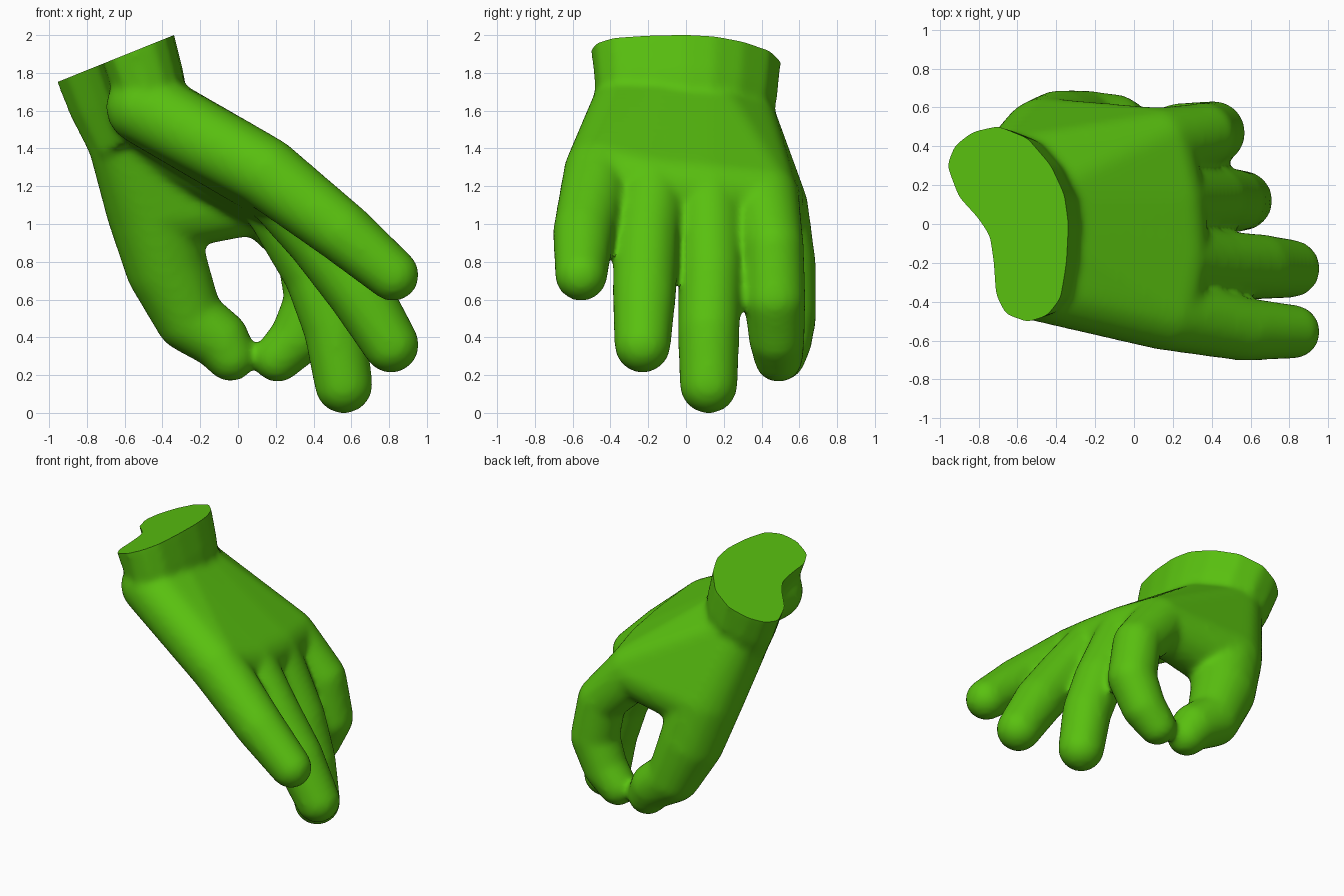
import bpy, bmesh
from mathutils import Vector

cube = bpy.data.objects.get("Cube")
if cube:
    bpy.data.objects.remove(cube, do_unlink=True)

green = bpy.data.materials.new("leaf_green")
green.use_nodes = True
color = (0.10, 0.53, 0.005, 1)
green.diffuse_color = color
green.node_tree.nodes["Principled BSDF"].inputs["Base Color"].default_value = color

# Unit ball used to inflate every joint
ball = bmesh.new()
bmesh.ops.create_icosphere(ball, subdivisions=3, radius=1)
ball_points = [v.co.copy() for v in ball.verts]
ball.free()

bm = bmesh.new()


def skin(*joints):
    """Convex skin stretched over a few joints given as (x, y, z, radius)."""
    verts = [bm.verts.new(Vector(j[:3]) + p * j[3]) for j in joints for p in ball_points]
    bmesh.ops.convex_hull(bm, input=verts)


# Digits: palm root, knuckle, then joints out to the tip
pinky = [(-.5, -.3, 1.62, .2), (.15, -.46, 1.27, .19), (.55, -.54, .96, .165),
         (.82, -.555, .73, .14)]
ring = [(-.48, -.1, 1.62, .2), (.2, -.18, 1.2, .19), (.43, -.21, .92, .175),
        (.64, -.22, .64, .17), (.81, -.23, .36, .15)]
middle = [(-.5, .12, 1.6, .2), (.18, .12, 1.17, .19), (.41, .13, .74, .17),
          (.51, .12, .45, .165), (.56, .12, .15, .155)]
index = [(-.62, .28, 1.55, .2), (.12, .41, 1.14, .19), (.36, .46, .88, .165),
         (.41, .47, .6, .165), (.32, .48, .4, .15), (.21, .49, .29, .13)]
thumb = [(-.6, .27, 1.45, .2), (-.46, .41, 1.08, .24), (-.38, .47, .78, .22),
         (-.26, .51, .5, .18), (-.1, .51, .39, .16), (-.04, .5, .3, .135)]
digits = [pinky, ring, middle, index, thumb]

for digit in digits:
    for a, b in zip(digit, digit[1:]):
        skin(a, b)

# Palm: webs joining neighbouring digits from root to knuckle
for a, b in zip(digits, digits[1:]):
    skin(a[0], a[1], b[0], b[1])

# Wrist: bean section lofted along the forearm, overshooting the cut
bean = [(-.96, .3), (-.92, .4), (-.83, .47), (-.7, .5), (-.55, .44), (-.43, .3),
        (-.36, .15), (-.34, 0), (-.35, -.2), (-.38, -.38), (-.45, -.47), (-.55, -.5),
        (-.66, -.46), (-.71, -.36), (-.72, -.2), (-.74, -.06), (-.8, .03), (-.9, .14)]
slope = .403
center = Vector((-.62, 0, 1.887))
axis = Vector((.3, 0, -.95))
rings = []
for along, size in [(-.2, 1.01), (0, 1.01), (.2, .97), (.45, .85)]:
    section = []
    for x, y in bean:
        p = Vector((x, y, 2 + (x + .34) * slope))
        section.append(bm.verts.new(center + (p - center) * size + axis * along))
    rings.append(section)
for low, high in zip(rings, rings[1:]):
    for i in range(len(bean)):
        j = (i + 1) % len(bean)
        bm.faces.new((low[i], low[j], high[j], high[i]))
bm.faces.new(rings[0])
bm.faces.new(rings[-1])
bmesh.ops.delete(bm, geom=[v for v in bm.verts if not v.link_faces], context='VERTS')
bmesh.ops.recalc_face_normals(bm, faces=bm.faces)

mesh = bpy.data.meshes.new("hand")
bm.to_mesh(mesh)
bm.free()
hand = bpy.data.objects.new("hand", mesh)
bpy.context.collection.objects.link(hand)

# Fuse into one skin and soften the joins
fuse = hand.modifiers.new("fuse", 'REMESH')
fuse.mode = 'VOXEL'
fuse.voxel_size = .02
soften = hand.modifiers.new("soften", 'SMOOTH')
soften.factor = .5
soften.iterations = 14
graph = bpy.context.evaluated_depsgraph_get()
fused = bpy.data.meshes.new_from_object(hand.evaluated_get(graph))
hand.modifiers.clear()
hand.data = fused

# Flat cut across the wrist
bm = bmesh.new()
bm.from_mesh(fused)
cut = bmesh.ops.bisect_plane(bm, geom=bm.verts[:] + bm.edges[:] + bm.faces[:],
                             plane_co=center, plane_no=(-slope, 0, 1), clear_outer=True)
rim = [e for e in cut["geom_cut"] if isinstance(e, bmesh.types.BMEdge)]
bmesh.ops.triangle_fill(bm, edges=rim, use_beauty=True)
bmesh.ops.recalc_face_normals(bm, faces=bm.faces)
bm.to_mesh(fused)
bm.free()

fused.materials.clear()
fused.materials.append(green)
bpy.context.view_layer.objects.active = hand
hand.select_set(True)
bpy.ops.object.shade_smooth_by_angle(angle=.8)
